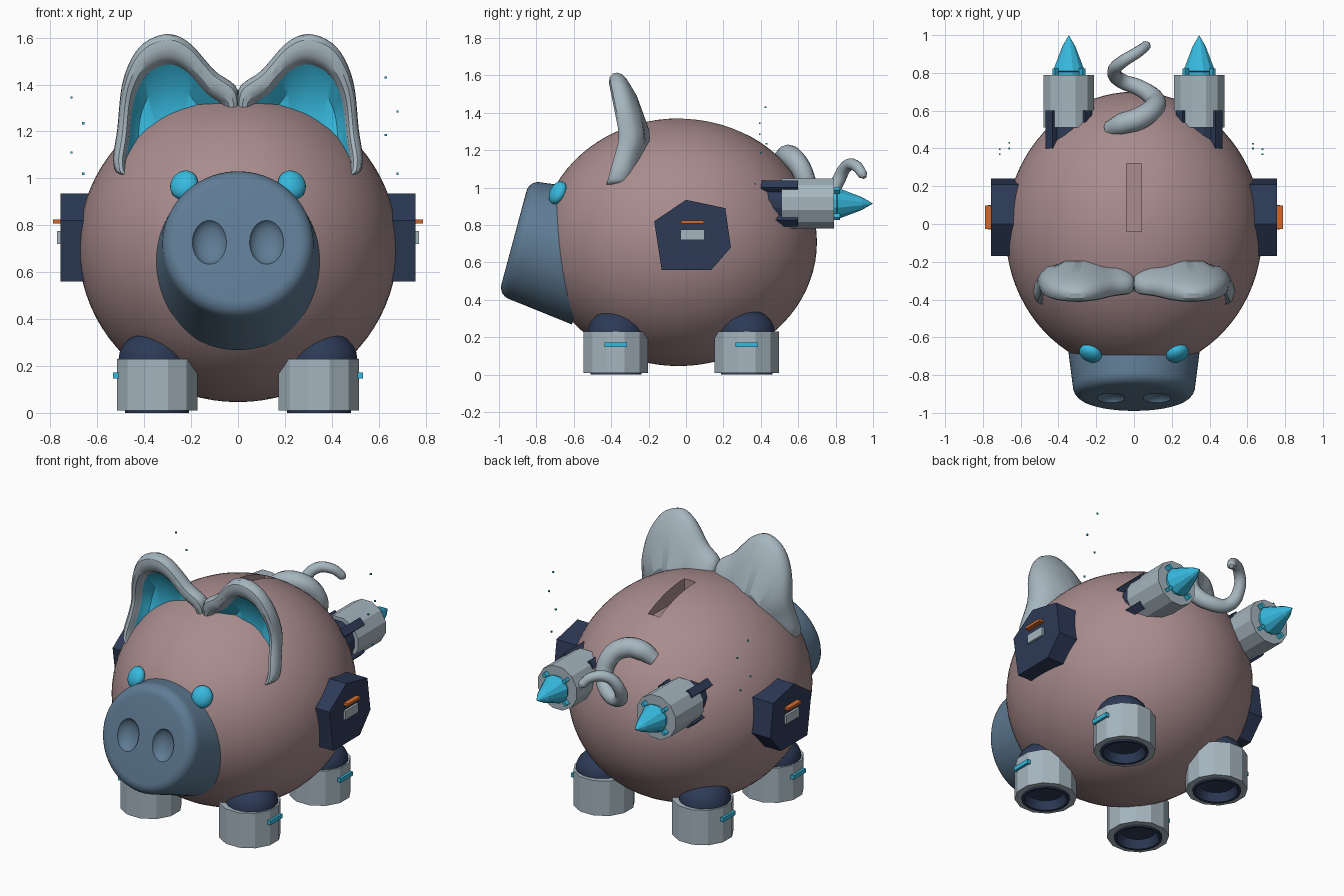
import bpy, bmesh, math
from mathutils import Matrix, Vector

if "Cube" in bpy.data.objects:
    bpy.data.objects.remove(bpy.data.objects["Cube"])


def material(name, rgb):
    m = bpy.data.materials.new(name)
    m.diffuse_color = (*rgb, 1)
    m.use_nodes = True
    m.node_tree.nodes["Principled BSDF"].inputs["Base Color"].default_value = m.diffuse_color
    return m


PINK = material("dusty_pink", (0.40, 0.262, 0.268))
GREY = material("light_grey", (0.38, 0.465, 0.52))
BLUE = material("slate_blue", (0.114, 0.20, 0.296))
NAVY = material("navy", (0.026, 0.043, 0.095))
CYAN = material("cyan", (0.038, 0.485, 0.73))
ORANGE = material("orange", (0.64, 0.141, 0.026))


def finish(bm, name, mats, smooth=False):
    bmesh.ops.remove_doubles(bm, verts=bm.verts, dist=1e-5)
    bmesh.ops.recalc_face_normals(bm, faces=bm.faces)
    me = bpy.data.meshes.new(name)
    bm.to_mesh(me)
    bm.free()
    ob = bpy.data.objects.new(name, me)
    bpy.context.collection.objects.link(ob)
    for m in mats:
        me.materials.append(m)
    if smooth:
        soften(ob)
    return ob


def activate(ob):
    bpy.ops.object.select_all(action='DESELECT')
    ob.select_set(True)
    bpy.context.view_layer.objects.active = ob


def soften(ob):
    activate(ob)
    bpy.ops.object.shade_smooth_by_angle(angle=math.radians(32))


def lathe(name, profile, n, mat, mtx, smooth=False):
    """Revolve (radius, height) points about local z."""
    bm = bmesh.new()
    rings = []
    for r, h in profile:
        rings.append([bm.verts.new(mtx @ Vector((r * math.cos(a), r * math.sin(a), h)))
                      for a in (2 * math.pi * (i + 0.5) / n for i in range(n))])
    for a, b in zip(rings, rings[1:]):
        for i in range(n):
            j = (i + 1) % n
            bm.faces.new((a[i], a[j], b[j], b[i]))
    return finish(bm, name, [mat], smooth)


def box(name, centre, size, mat, rot=Matrix()):
    bm = bmesh.new()
    bmesh.ops.create_cube(bm, size=1, matrix=Matrix.Translation(centre) @ rot @ Matrix.Diagonal((*size, 1)))
    return finish(bm, name, [mat])


def ellipsoid(name, centre, radii, mat, rot=Matrix(), seg=32, smooth=True):
    bm = bmesh.new()
    bmesh.ops.create_uvsphere(bm, u_segments=seg, v_segments=seg // 2, radius=1,
                              matrix=Matrix.Translation(centre) @ rot @ Matrix.Diagonal((*radii, 1)))
    return finish(bm, name, [mat], smooth)


def cut(ob, cutters):
    activate(ob)
    for c in cutters:
        m = ob.modifiers.new("cut", 'BOOLEAN')
        m.operation, m.solver, m.object = 'DIFFERENCE', 'EXACT', c
        bpy.ops.object.modifier_apply(modifier=m.name)
        bpy.data.objects.remove(c)
    soften(ob)


# Body with coin slot
body = ellipsoid("body", (0, -0.04, 0.708), (0.68, 0.74, 0.662), PINK, seg=80)
cut(body, [box("slot_cutter", (0, 0.14, 1.36), (0.08, 0.36, 0.2), PINK)])

# Snout: tilted flared drum with rounded rim and two nostril dents
tilt = Matrix.Rotation(math.radians(75), 4, 'X')
snout_m = Matrix.Translation((0, -0.92, 0.732)) @ tilt
rim = [(0.259 + 0.065 * math.sin(a), -0.065 + 0.065 * math.cos(a))
       for a in (math.radians(15 * i) for i in range(7))]
snout = lathe("snout", [(0, 0)] + rim + [(0.368, -0.42), (0, -0.42)], 64, BLUE, snout_m, True)
cut(snout, [ellipsoid("nostril_cutter", snout_m @ Vector((s * 0.122, -0.005, 0.015)),
                      (0.076, 0.101, 0.055), BLUE, tilt, 32) for s in (-1, 1)])


# Ears: rings scaled towards an anchor, cyan inside the rim
def spline(pts, n):
    out = []
    k = len(pts)
    for i in range(k):
        p = [Vector(pts[(i + d) % k]) for d in (-1, 0, 1, 2)]
        for j in range(n):
            t = j / n
            out.append(0.5 * (2 * p[1] + (p[2] - p[0]) * t
                              + (2 * p[0] - 5 * p[1] + 4 * p[2] - p[3]) * t * t
                              + (3 * p[1] - p[0] - 3 * p[2] + p[3]) * t ** 3))
    return out


def ear(side):
    outline = spline([(0.532, 1.07), (0.515, 1.21), (0.49, 1.42), (0.42, 1.56), (0.31, 1.615),
                      (0.21, 1.58), (0.1, 1.46), (0.0, 1.375), (0.01, 1.2), (0.1, 1.0),
                      (0.27, 0.95), (0.49, 1.01)], 5)
    profile = [(0.001, 0.06), (0.4, 0.06), (0.65, 0.045), (0.79, 0.0), (0.81, -0.03), (0.85, -0.047),
               (0.91, -0.05), (0.96, -0.04), (0.99, -0.02), (1, 0.005), (0.985, 0.03), (0.94, 0.05),
               (0.8, 0.085), (0.5, 0.115), (0.001, 0.12)]
    bm = bmesh.new()
    rings = []
    for s, dy in profile:
        ring = []
        for p in outline:
            x, z = 0.27 + (p.x - 0.27) * s, 1.0 + (p.y - 1.0) * s
            y = -0.31 - 0.06 * max(0, (z - 1.3) / 0.3) - 0.07 * max(0, (1.25 - z) / 0.25)
            ring.append(bm.verts.new((side * max(x, 0.0), y + dy, z)))
        rings.append(ring)
    n = len(outline)
    for k, (a, b) in enumerate(zip(rings, rings[1:])):
        for i in range(n):
            j = (i + 1) % n
            bm.faces.new((a[i], a[j], b[j], b[i])).material_index = 1 if k < 3 else 0
    bm.faces.new(rings[0]).material_index = 1
    bm.faces.new(rings[-1])
    finish(bm, "ear", [GREY, CYAN], True)


# Curly tail
cu = bpy.data.curves.new("tail", 'CURVE')
cu.dimensions = '3D'
cu.bevel_depth, cu.bevel_resolution, cu.use_fill_caps, cu.resolution_u = 1, 4, True, 8
path = [(-0.13, 0.50, 1.11), (-0.06, 0.53, 1.16), (0.03, 0.56, 1.165), (0.10, 0.61, 1.11),
        (0.11, 0.66, 1.0), (0.03, 0.72, 0.93), (-0.07, 0.76, 0.94), (-0.105, 0.81, 1.03),
        (-0.06, 0.86, 1.115), (0.02, 0.91, 1.115), (0.065, 0.945, 1.07), (0.075, 0.955, 1.055)]
radii = [0.045, 0.058, 0.06, 0.056, 0.05, 0.045, 0.04, 0.036, 0.033, 0.03, 0.026, 0.012]
sp = cu.splines.new('BEZIER')
sp.bezier_points.add(len(path) - 1)
for bp, co, r in zip(sp.bezier_points, path, radii):
    bp.co, bp.radius = co, r
    bp.handle_left_type = bp.handle_right_type = 'AUTO'
cu.materials.append(GREY)
tail = bpy.data.objects.new("tail", cu)
bpy.context.collection.objects.link(tail)
activate(tail)
bpy.ops.object.convert(target='MESH')
soften(bpy.context.view_layer.objects.active)

BACK = Matrix.Rotation(math.radians(-90), 4, 'X')  # local z points to +y
for s in (-1, 1):
    ear(s)

    # Eye lying on the body surface
    look = Vector((s * 0.5, -1.15, 0.6)).to_track_quat('Z', 'Y').to_matrix().to_4x4()
    ellipsoid("eye", (s * 0.23, -0.685, 0.972), (0.062, 0.066, 0.04), CYAN, look, 24)

    # Legs: upper joint, faceted cuff, hollow sole, light
    for y in (-0.375, 0.325):
        at = Matrix.Translation((s * 0.345, y, 0))
        dome = [(0.15 * math.cos(a), 0.23 + 0.12 * math.sin(a))
                for a in (math.radians(15 * i) for i in range(7))]
        lathe("upper_leg", [(0.15, 0.1)] + dome, 32, NAVY, Matrix.Translation((s * 0.36, y, 0)), True)
        lathe("leg_cuff", [(0.135, 0.06), (0.135, 0.01), (0.178, 0.01), (0.178, 0.23), (0.1, 0.23)],
              12, GREY, at)
        lathe("sole", [(0, 0.06), (0.1, 0.05), (0.122, 0.0), (0.138, 0.0), (0.138, 0.07)],
              24, NAVY, at, True)
        box("leg_light", (s * 0.515, y, 0.16), (0.034, 0.12, 0.026), CYAN)

    # Hexagonal side pod with orange strip and grey button
    bm = bmesh.new()
    hexagon = [(-0.17, 0.82), (0, 0.935), (0.21, 0.89), (0.24, 0.68), (0.135, 0.56), (-0.13, 0.56)]
    ends = [[bm.verts.new((s * x, y, z)) for y, z in hexagon] for x in (0.58, 0.757)]
    for e in ends:
        bm.faces.new(e)
    for i in range(6):
        j = (i + 1) % 6
        bm.faces.new((ends[0][i], ends[0][j], ends[1][j], ends[1][i]))
    finish(bm, "side_pod", [NAVY])
    box("pod_strip", (s * 0.765, 0.035, 0.816), (0.046, 0.125, 0.016), ORANGE)
    box("pod_button", (s * 0.755, 0.035, 0.748), (0.034, 0.13, 0.055), GREY)

    # Rear thruster: mount, barrel, flame cone, corner clips and fins
    at = Matrix.Translation((s * 0.345, 0, 0.915)) @ BACK
    lathe("thruster_mount", [(0, 0.38), (0.115, 0.38), (0.115, 0.53), (0, 0.53)], 16, NAVY, at)
    lathe("thruster_barrel", [(0, 0.51), (0.139, 0.51), (0.139, 0.79), (0, 0.79)], 12, GREY, at)
    lathe("thruster_cone", [(0, 0.78), (0.078, 0.78), (0.078, 0.805), (0.087, 0.81), (0.036, 0.94), (0, 1.0)],
          12, CYAN, at)
    for k in range(4):
        a = math.radians(45 + 90 * k)
        ca, sa = math.cos(a), math.sin(a)
        turn = Matrix.Rotation(-a, 4, 'Y')
        box("thruster_clip", (s * 0.345 + 0.128 * ca, 0.5, 0.915 + 0.128 * sa),
            (0.04, 0.2, 0.05), NAVY, turn)
        box("thruster_fin", (s * 0.345 + 0.1 * ca, 0.805, 0.915 + 0.1 * sa),
            (0.028, 0.035, 0.02), CYAN, turn)

# Tiny floating sparks
for x, y, z in [(-0.71, 0.395, 1.345), (-0.66, 0.43, 1.235), (-0.71, 0.37, 1.11), (-0.66, 0.4, 1.02),
                (0.63, 0.425, 1.43), (0.68, 0.395, 1.285), (0.63, 0.4, 1.185), (0.68, 0.37, 1.02)]:
    box("spark", (x, y, z), (0.009, 0.009, 0.009), CYAN)
